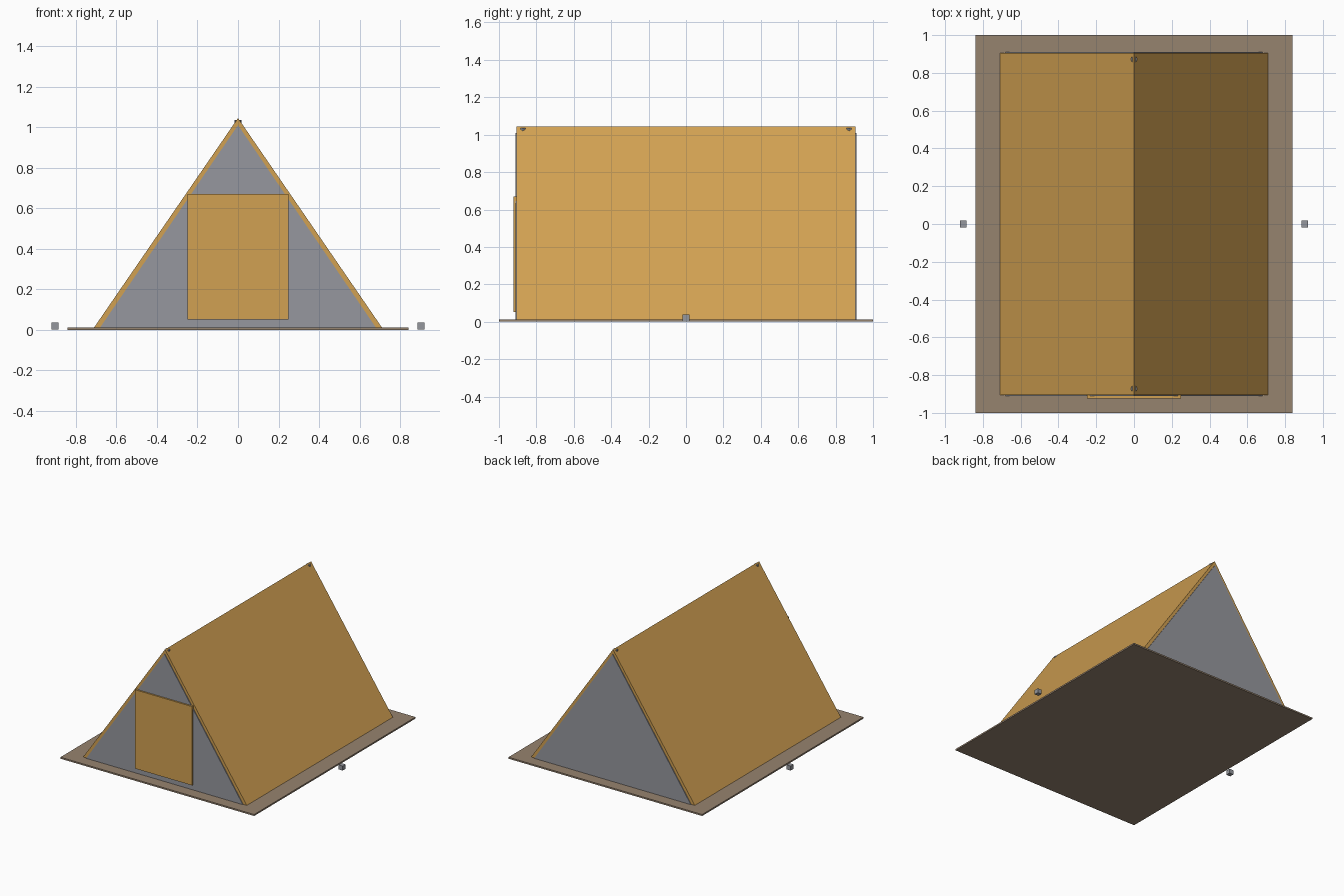
import bpy, bmesh
from mathutils import Matrix

if "Cube" in bpy.data.objects:
    bpy.data.objects.remove(bpy.data.objects["Cube"])


def material(name, rgb):
    m = bpy.data.materials.new(name)
    m.diffuse_color = (*rgb, 1)
    m.use_nodes = True
    m.node_tree.nodes["Principled BSDF"].inputs["Base Color"].default_value = m.diffuse_color
    return m


CANVAS = material("ochre canvas", (0.64, 0.355, 0.084))
GREY = material("grey fabric", (0.305, 0.31, 0.342))
STEEL = material("steel", (0.30, 0.31, 0.34))
EARTH = material("brown groundsheet", (0.305, 0.227, 0.159))


def finish(name, bm, mat):
    bmesh.ops.recalc_face_normals(bm, faces=bm.faces)
    me = bpy.data.meshes.new(name)
    bm.to_mesh(me)
    bm.free()
    me.materials.append(mat)
    ob = bpy.data.objects.new(name, me)
    bpy.context.collection.objects.link(ob)
    return ob


def box(name, centre, size, mat):
    bm = bmesh.new()
    bmesh.ops.create_cube(bm, size=1, matrix=Matrix.Translation(centre) @ Matrix.Diagonal((*size, 1)))
    return finish(name, bm, mat)


def extrude_profile(name, points, y0, y1, mat):
    """Extrude an x-z outline along y."""
    bm = bmesh.new()
    face = bm.faces.new([bm.verts.new((x, y0, z)) for x, z in points])
    new = bmesh.ops.extrude_face_region(bm, geom=[face])["geom"]
    verts = [g for g in new if isinstance(g, bmesh.types.BMVert)]
    bmesh.ops.translate(bm, verts=verts, vec=(0, y1 - y0, 0))
    return finish(name, bm, mat)


# Groundsheet
box("groundsheet", (0, 0, 0.006), (1.68, 2.0, 0.012), EARTH)

# Two sloping roof panels meeting at the ridge
for side, label in ((-1, "left"), (1, "right")):
    outline = [(0, 1.045), (0.71 * side, 0.012), (0.672 * side, 0.012), (0, 0.99)]
    extrude_profile(label + "_roof_panel", outline, -0.905, 0.905, CANVAS)

# Triangular end walls, standing just proud of the roof edges
triangle = [(-0.68, 0.012), (0.68, 0.012), (0, 1.01)]
extrude_profile("front_wall", triangle, -0.911, -0.899, GREY)
extrude_profile("back_wall", triangle, 0.899, 0.911, GREY)

# Door flap
box("door_flap", (0, -0.914, 0.361), (0.496, 0.018, 0.618), CANVAS)

# Upright poles whose tips poke through near the ridge
for y, label in ((-0.872, "front"), (0.872, "back")):
    bm = bmesh.new()
    bmesh.ops.create_cone(bm, cap_ends=True, segments=8, radius1=0.017, radius2=0.017,
                          depth=1.023, matrix=Matrix.Translation((0, y, 0.5235)))
    finish(label + "_pole", bm, STEEL)

# Ground pegs
for x, label in ((-0.903, "left"), (0.903, "right")):
    box(label + "_peg", (x, 0, 0.02), (0.035, 0.035, 0.035), STEEL)
